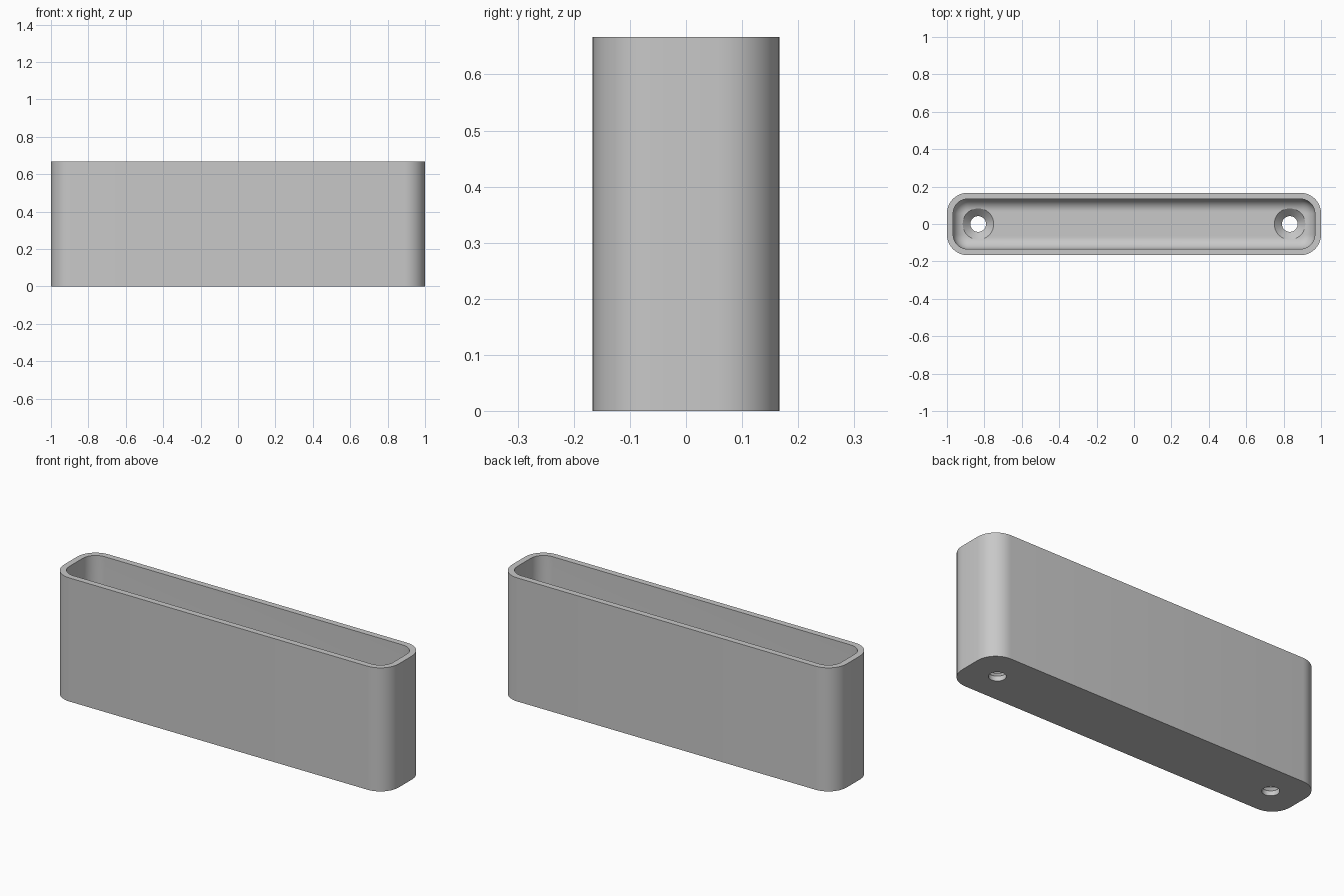
import bpy, bmesh
from math import sin, cos, pi, radians

if "Cube" in bpy.data.objects:
    bpy.data.objects.remove(bpy.data.objects["Cube"])

HX, HY, HEIGHT = 1.0, 1 / 6, 2 / 3
WALL, FLOOR = 0.033, 0.067
CORNER, FILLET = 0.11, 0.067
HOLE_X, HOLE_R, SINK_R = 0.833, 0.042, 0.083
STEPS = 10

grey = bpy.data.materials.new("light grey")
grey.use_nodes = True
colour = (0.58, 0.58, 0.58, 1)
grey.diffuse_color = colour
grey.node_tree.nodes["Principled BSDF"].inputs["Base Color"].default_value = colour


def finish(bm, name):
    bmesh.ops.recalc_face_normals(bm, faces=bm.faces)
    mesh = bpy.data.meshes.new(name)
    bm.to_mesh(mesh)
    bm.free()
    mesh.materials.append(grey)
    obj = bpy.data.objects.new(name, mesh)
    bpy.context.collection.objects.link(obj)
    return obj


def skin(rings, name):
    """Join equal rings of points into a closed solid."""
    bm = bmesh.new()
    loops = [[bm.verts.new(p) for p in ring] for ring in rings]
    n = len(loops[0])
    for a, b in zip(loops, loops[1:]):
        for i in range(n):
            j = (i + 1) % n
            bm.faces.new((a[i], a[j], b[j], b[i]))
    bm.faces.new(loops[0])
    bm.faces.new(loops[-1])
    return finish(bm, name)


def rounded_ring(inset, z):
    """Rounded rectangle, moved inward by inset."""
    r = max(CORNER - inset, 0.012)
    cx, cy = HX - inset - r, HY - inset - r
    points = []
    for k, (sx, sy) in enumerate(((1, 1), (-1, 1), (-1, -1), (1, -1))):
        for s in range(STEPS + 1):
            a = (k + s / STEPS) * pi / 2
            points.append((sx * cx + r * cos(a), sy * cy + r * sin(a), z))
    return points


def circle(x, r, z):
    return [(x + r * cos(i * pi / 24), r * sin(i * pi / 24), z) for i in range(48)]


# Open box: outer wall, rim, inner wall, filleted floor
rings = [rounded_ring(0, 0), rounded_ring(0, HEIGHT), rounded_ring(WALL, HEIGHT)]
for s in range(STEPS + 1):
    a = s / STEPS * pi / 2
    rings.append(rounded_ring(WALL + FILLET * (1 - cos(a)),
                              FLOOR + FILLET * (1 - sin(a))))
box = skin(rings, "open_box")

# Countersunk screw holes through the floor
cutters = []
for side, x in (("left", HOLE_X), ("right", -HOLE_X)):
    profile = ((HOLE_R, -0.1), (HOLE_R, FLOOR - SINK_R + HOLE_R),
               (SINK_R, FLOOR), (SINK_R, FLOOR + 0.2))
    cutter = skin([circle(x, r, z) for r, z in profile], side + "_hole_cutter")
    cutter.hide_render = True
    cutters.append(cutter)
    mod = box.modifiers.new(side + "_hole", "BOOLEAN")
    mod.operation, mod.solver, mod.object = "DIFFERENCE", "EXACT", cutter

bpy.ops.object.select_all(action="DESELECT")
box.select_set(True)
bpy.context.view_layer.objects.active = box
for mod in list(box.modifiers):
    bpy.ops.object.modifier_apply(modifier=mod.name)
for cutter in cutters:
    bpy.data.objects.remove(cutter)
bpy.ops.object.shade_smooth_by_angle(angle=radians(30))
